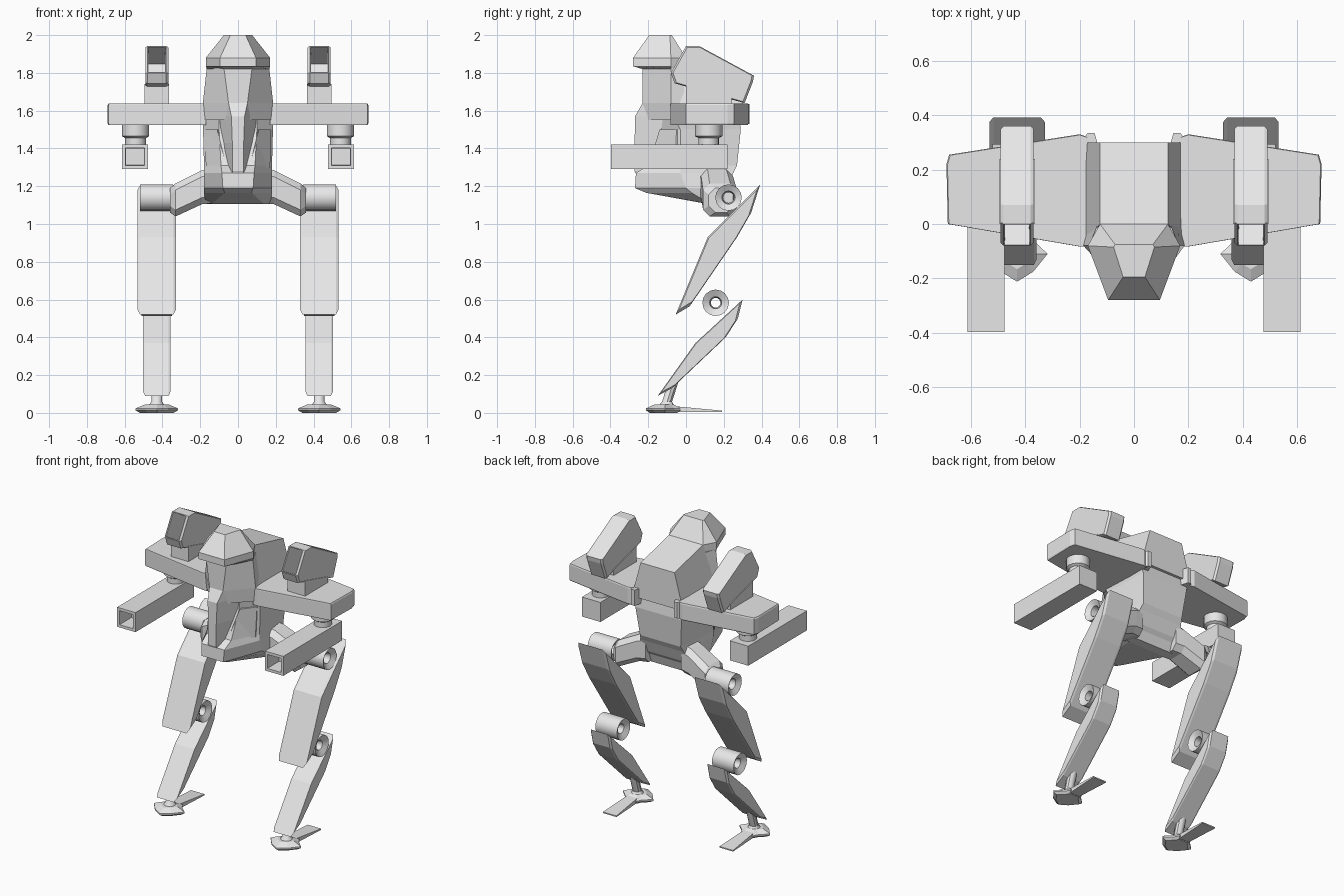
import bpy, bmesh, math
from mathutils import Vector

if "Cube" in bpy.data.objects:
    bpy.data.objects.remove(bpy.data.objects["Cube"])

grey = bpy.data.materials.new("light_grey")
grey.diffuse_color = (0.8, 0.8, 0.8, 1)
grey.use_nodes = True
grey.node_tree.nodes["Principled BSDF"].inputs["Base Color"].default_value = grey.diffuse_color
CX = 0.43  # sideways centre of legs and pods


def finish(name, bm, mirror=False, smooth=False):
    bmesh.ops.recalc_face_normals(bm, faces=bm.faces)
    me = bpy.data.meshes.new(name)
    bm.to_mesh(me)
    bm.free()
    me.materials.append(grey)
    ob = bpy.data.objects.new(name, me)
    bpy.context.collection.objects.link(ob)
    if mirror:
        ob.modifiers.new("Mirror", 'MIRROR')
    if smooth:
        bpy.ops.object.select_all(action='DESELECT')
        ob.select_set(True)
        bpy.context.view_layer.objects.active = ob
        bpy.ops.object.shade_smooth_by_angle(angle=math.radians(35))
    return ob


def skin(bm, rings, closed=False):
    """Join rings of points with quads, capping the ends unless closed."""
    vs = [[bm.verts.new(p) for p in r] for r in rings]
    n = len(vs[0])
    pairs = list(zip(vs, vs[1:])) + ([(vs[-1], vs[0])] if closed else [])
    for a, b in pairs:
        for i in range(n):
            bm.faces.new((a[i], a[(i + 1) % n], b[(i + 1) % n], b[i]))
    if not closed:
        bm.faces.new(vs[0])
        bm.faces.new(vs[-1])
    bmesh.ops.recalc_face_normals(bm, faces=bm.faces)


def hull(name, rings):
    """Symmetric loft: each ring is z plus half-outline points, front to back."""
    bm = bmesh.new()
    skin(bm, [[(x, y, z) for x, y in h] + [(-x, y, z) for x, y in reversed(h)] for z, *h in rings])
    return finish(name, bm)


def slab(bm, profile, x0, x1):
    """Side profile (y, z) extruded along x."""
    skin(bm, [[(x, y, z) for y, z in profile] for x in (x0, x1)])


def chamfered(bm, profile, hw, flat, k):
    """Side profile across x, shrunk by k towards its outer flanks."""
    cy = sum(p[0] for p in profile) / len(profile)
    cz = sum(p[1] for p in profile) / len(profile)
    skin(bm, [[(CX + x, cy + (y - cy) * s, cz + (z - cz) * s) for y, z in profile]
              for x, s in ((-hw, k), (-flat, 1), (flat, 1), (hw, k))])


def recess(bm, direction, rim, depth):
    """Sink the largest face that looks along a direction."""
    bm.normal_update()
    d = Vector(direction).normalized()
    f = max(bm.faces, key=lambda f: f.calc_area() if f.normal.dot(d) > 0.9 else 0)
    bmesh.ops.inset_region(bm, faces=[f], thickness=rim)
    bmesh.ops.inset_region(bm, faces=[f], thickness=0.004, depth=-depth)


def tube(name, x0, x1, cy, cz, r, ri, n=16):
    """Joint lying along x with dished, hollow ends."""
    bm = bmesh.new()
    path = [(x0 + .02, ri), (x0, r), (x1, r), (x1 - .02, ri), ((x0 + x1) / 2, ri * 0.8)]
    skin(bm, [[(x, cy + q * math.cos(2 * math.pi * i / n), cz + q * math.sin(2 * math.pi * i / n))
               for i in range(n)] for x, q in path], closed=True)
    finish(name, bm, True, True)


def turned(name, cx, path, n=16):
    """Upright turned part; path holds (y centre, z, radius)."""
    bm = bmesh.new()
    skin(bm, [[(cx + r * math.cos(2 * math.pi * i / n), cy + r * math.sin(2 * math.pi * i / n), z)
               for i in range(n)] for cy, z, r in path])
    finish(name, bm, True, True)


# Head, neck and nose
hull("head", [
    (2.0, (.04, -.195), (.075, -.085), (.07, -.075)),
    (1.88, (.095, -.28), (.17, -.08), (.125, 0)),
    (1.835, (.095, -.28), (.17, -.08), (.125, 0)),
    (1.82, (.07, -.23), (.165, -.08), (.125, 0))])
hull("neck", [
    (1.83, (.075, -.23), (.165, -.08), (.125, .02)),
    (1.64, (.05, -.23), (.186, -.08), (.16, .02)),
    (1.55, (.045, -.22), (.186, -.07), (.16, .02))])
hull("nose", [
    (1.64, (.05, -.23), (.10, -.12), (.10, 0)),
    (1.57, (.035, -.27), (.10, -.12), (.10, 0)),
    (1.43, (.03, -.272), (.085, -.13), (.10, 0)),
    (1.28, (.03, -.272), (.05, -.18), (.06, 0)),
    (1.17, (.012, -.22), (.02, -.15), (.03, 0))])

# Rear hump, its roof sloping down to the back
bm = bmesh.new()
skin(bm, [[(-.19, y0, 1.57), (.19, y0, 1.57), (.125, y1, z), (-.125, y1, z)]
          for y0, y1, z in ((-.08, 0, 1.88), (.3, .3, 1.81))])
finish("hump", bm)

# Torso
hull("torso", [
    (1.58, (.10, -.12), (.19, -.07), (.19, .28)),
    (1.50, (.10, -.13), (.185, -.03), (.17, .29)),
    (1.31, (.09, -.20), (.18, -.03), (.15, .27)),
    (1.27, (.085, -.265), (.18, -.03), (.16, .25)),
    (1.19, (.08, -.27), (.18, 0), (.18, .22)),
    (1.165, (.07, -.21), (.18, .03), (.17, .2)),
    (1.105, (.14, .12), (.17, .13), (.15, .18))])

# Chest side panels, slanting back from the nose
bm = bmesh.new()
skin(bm, [[(.06, -.20, 1.30), (.17, -.06, 1.30), (.175, -.05, 1.50), (.11, -.14, 1.50)],
          [(.07, -.14, 1.30), (.16, -.02, 1.30), (.16, 0, 1.50), (.09, -.08, 1.50)]])
finish("chest_panel", bm, True)

# Wings with slightly chamfered rims
plan = [(.17, -.083), (.20, -.083), (.685, 0), (.69, .22), (.68, .255), (.20, .33), (.17, .32)]
bm = bmesh.new()
skin(bm, [[(x + (s if x > .3 else 0), y * (1 + 2 * s), z) for x, y in plan]
          for z, s in ((1.525, -.004), (1.532, 0), (1.63, 0), (1.638, -.004))])
finish("wing", bm, True)
bm = bmesh.new()
skin(bm, [[(.13, .28, z), (.19, .28, z), (.19, .31, z), (.17, .335, z), (.145, .335, z)] for z in (1.53, 1.635)])
finish("wing_root_tab", bm, True)

# Launcher pods, open at the front, on wedge pedestals
bm = bmesh.new()
chamfered(bm, [(0, 1.942), (.07, 1.942), (.36, 1.785), (.355, 1.755), (.31, 1.64), (-.06, 1.745), (-.08, 1.80)],
          .061, .05, .95)
recess(bm, (0, -.87, .5), .006, .18)
finish("launcher_pod", bm, True)
bm = bmesh.new()
slab(bm, [(0, 1.62), (.24, 1.62), (.24, 1.675), (0, 1.74)], .365, .495)
finish("pod_pedestal", bm, True)

# Cannons hanging under the wings
turned("cannon_swivel", .542, [(.12, 1.53, .072), (.12, 1.465, .072), (.12, 1.455, .055), (.12, 1.41, .055)])
bm = bmesh.new()
slab(bm, [(-.398, 1.29), (.22, 1.29), (.22, 1.42), (-.398, 1.42)], .477, .613)
recess(bm, (0, -1, 0), .026, .12)
finish("cannon", bm, True)

# Hip beams and joints
bm = bmesh.new()
rings = []
for x, z0, z1, y0, y1 in ((.13, 1.11, 1.30, .07, .24), (.19, 1.105, 1.285, .08, .25),
                          (.33, 1.04, 1.215, .09, .27), (.36, 1.06, 1.19, .12, .25)):
    c = .035
    rings.append([(x, y0 + c, z0), (x, y1 - c, z0), (x, y1, z0 + c), (x, y1, z1 - c),
                  (x, y1 - c, z1), (x, y0 + c, z1), (x, y0, z1 - c), (x, y0, z0 + c)])
skin(bm, rings)
finish("hip_beam", bm, True)
tube("hip_joint", .345, .52, .225, 1.14, .07, .035)
tube("knee_joint", .35, .51, .157, .583, .07, .032)

# Leg armour plates with narrower flanks
for name, hw, profile in (
        ("thigh", .102, [(.392, 1.207), (.115, .93), (-.055, .52), (.02, .565), (.27, .93), (.345, 1.06)]),
        ("shin", .072, [(.30, .60), (.05, .37), (-.15, .09), (-.075, .13), (.21, .40), (.275, .50)])):
    bm = bmesh.new()
    chamfered(bm, profile, hw, hw * .86, .92)
    finish(name, bm, True)

# Ankle and foot
turned("ankle", CX, [(-.065, .17, .028), (-.10, .06, .028), (-.105, .035, .045)], 10)
bm = bmesh.new()
star = [(0, -.212), (.06, -.175), (.112, -.11), (.06, -.06), (.045, -.03),
        (-.045, -.03), (-.06, -.06), (-.112, -.11), (-.06, -.175)]
skin(bm, [[(CX + x * k, -.11 + (y + .11) * k, z) for x, y in star]
          for z, k in ((0, .8), (.014, 1), (.024, 1), (.045, .55))])
finish("foot", bm, True)
bm = bmesh.new()
skin(bm, [[(CX - w, y, z0), (CX + w, y, z0), (CX + w, y, z1), (CX - w, y, z1)]
          for y, w, z0, z1 in ((-.07, .035, .004, .036), (.19, .05, .004, .012))])
finish("heel_spur", bm, True)
